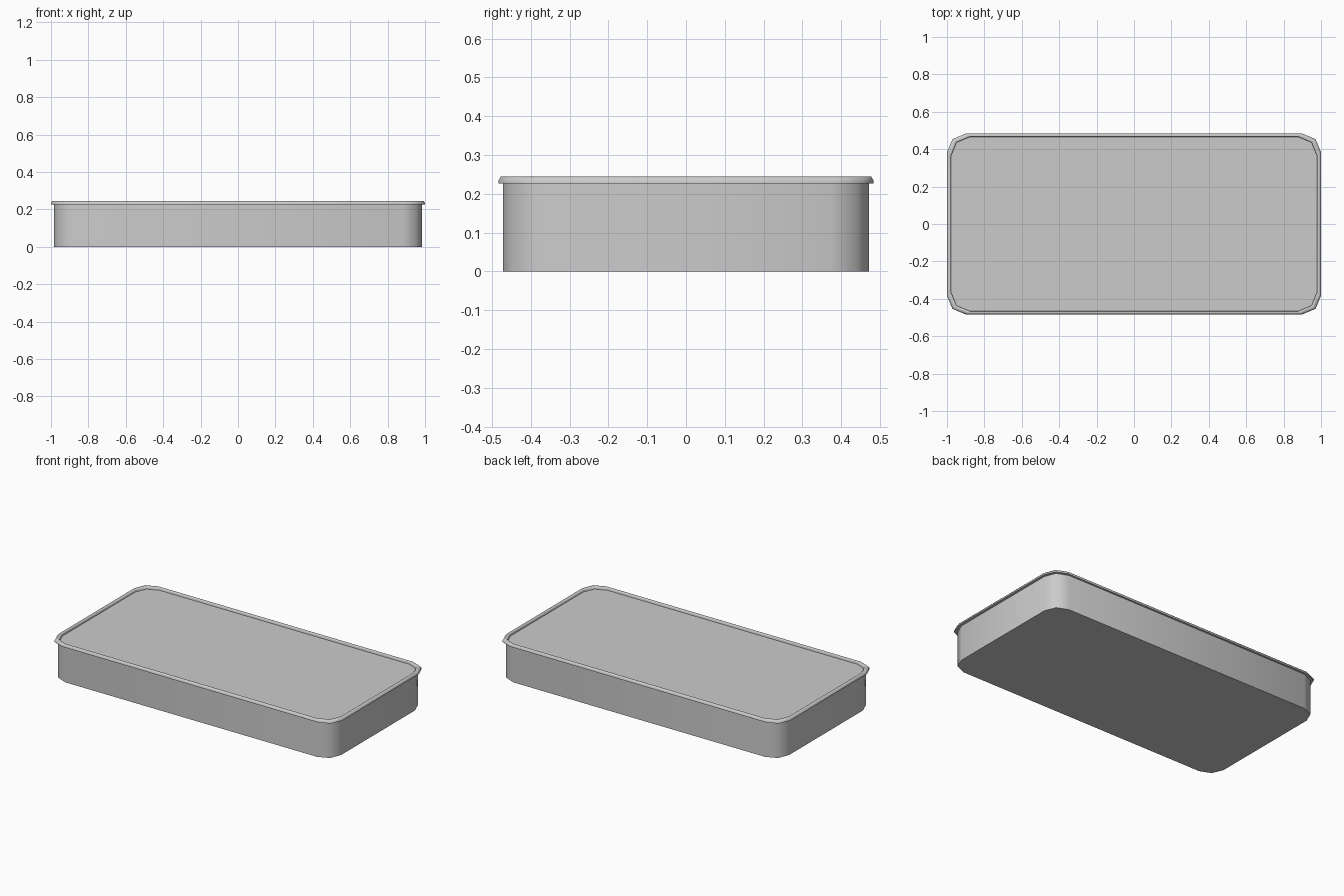
import bpy, bmesh, math

if "Cube" in bpy.data.objects:
    bpy.data.objects.remove(bpy.data.objects["Cube"])


def rounded_loop(hx, hy, r, z, segs=2):
    """Rounded rectangle, counter-clockwise, with a low segment count per corner."""
    pts = []
    for i, (sx, sy) in enumerate([(1, 1), (-1, 1), (-1, -1), (1, -1)]):
        for s in range(segs + 1):
            a = math.radians(90 * (i + s / segs))
            pts.append((sx * (hx - r) + r * math.cos(a),
                        sy * (hy - r) + r * math.sin(a), z))
    return pts


def lofted(name, loops, closed=False):
    """Skin stacked loops; cap the ends, or join last to first when closed."""
    bm = bmesh.new()
    rings = [[bm.verts.new(p) for p in loop] for loop in loops]
    n = len(rings[0])
    pairs = list(zip(rings, rings[1:]))
    if closed:
        pairs.append((rings[-1], rings[0]))
    else:
        bm.faces.new(rings[0][::-1])
        bm.faces.new(rings[-1])
    for a, b in pairs:
        for i in range(n):
            j = (i + 1) % n
            bm.faces.new((a[i], a[j], b[j], b[i]))
    bmesh.ops.recalc_face_normals(bm, faces=bm.faces)
    me = bpy.data.meshes.new(name)
    bm.to_mesh(me)
    bm.free()
    ob = bpy.data.objects.new(name, me)
    bpy.context.collection.objects.link(ob)
    bpy.ops.object.select_all(action='DESELECT')
    ob.select_set(True)
    bpy.context.view_layer.objects.active = ob
    bpy.ops.object.shade_smooth_by_angle(angle=math.radians(50))
    return ob


HX, HY, R = 1.0, 0.483, 0.1

# Tray body with its flat top panel
lofted("tray_body", [rounded_loop(HX - 0.016, HY - 0.012, R, z)
                     for z in (0.0, 0.228)])

# Raised rim: (inset, height) cross-section swept around the edge
rim_profile = [(0.016, 0.227), (0.0, 0.227), (0.0, 0.235),
               (0.007, 0.244), (0.018, 0.244), (0.022, 0.240), (0.022, 0.227)]
lofted("rim", [rounded_loop(HX - d, HY - d * 0.8, R, z) for d, z in rim_profile],
       closed=True)
